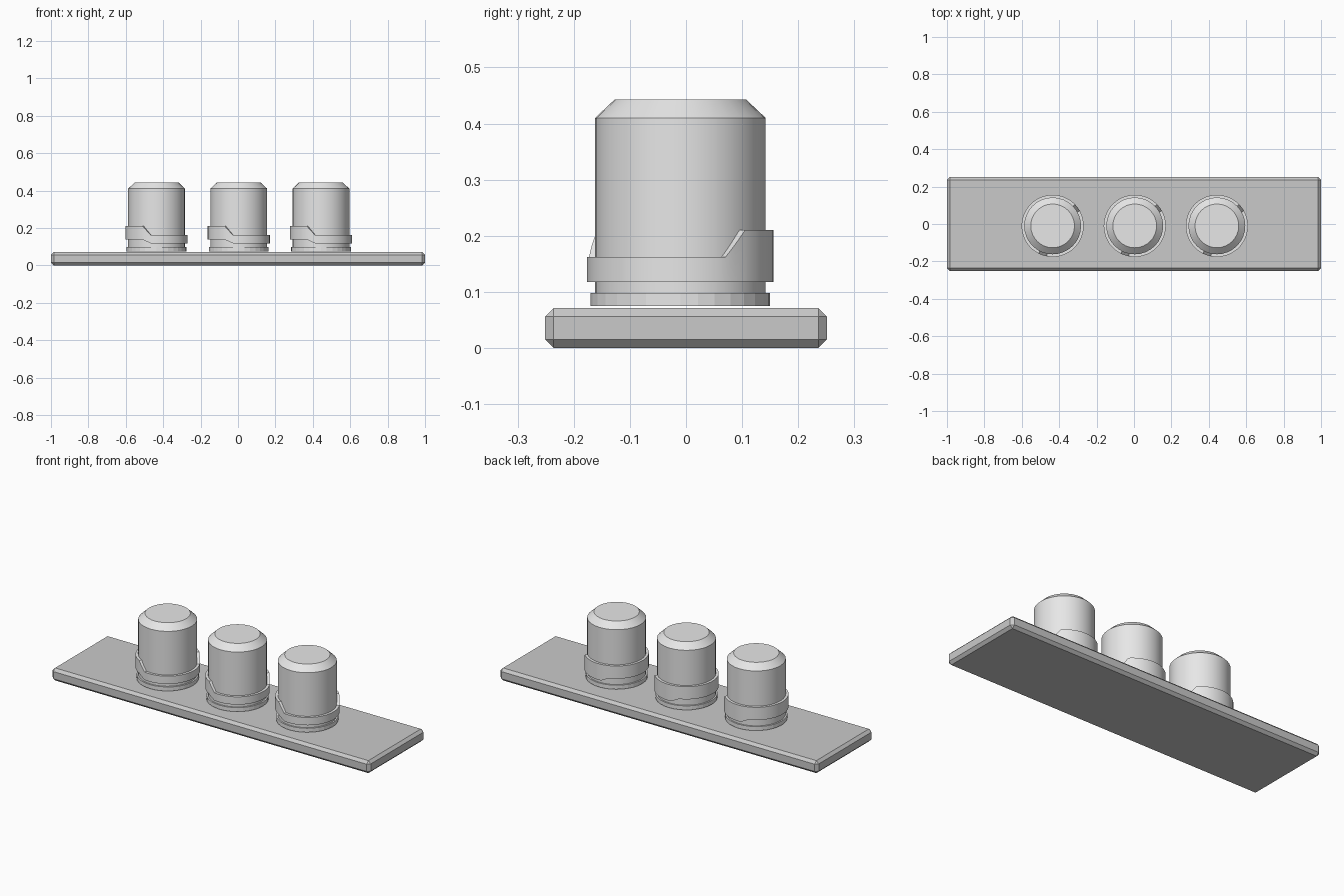
import bpy, bmesh, math

if "Cube" in bpy.data.objects:
    bpy.data.objects.remove(bpy.data.objects["Cube"])

CY = -0.01          # depth position of the buttons
SIDES = 32


def material(name, v):
    m = bpy.data.materials.new(name)
    m.diffuse_color = (v, v, v, 1)
    m.use_nodes = True
    m.node_tree.nodes["Principled BSDF"].inputs["Base Color"].default_value = m.diffuse_color
    return m


light_grey = material("light_grey", 0.8)
mid_grey = material("mid_grey", 0.59)


def finish(bm, name, mat, loc=(0, 0, 0), smooth=True):
    bmesh.ops.recalc_face_normals(bm, faces=bm.faces)
    me = bpy.data.meshes.new(name)
    bm.to_mesh(me)
    bm.free()
    ob = bpy.data.objects.new(name, me)
    bpy.context.collection.objects.link(ob)
    ob.location = loc
    me.materials.append(mat)
    if smooth:
        bpy.ops.object.select_all(action='DESELECT')
        ob.select_set(True)
        bpy.context.view_layer.objects.active = ob
        bpy.ops.object.shade_smooth_by_angle(angle=math.radians(30))
    return ob


def lathe(profile):
    """Closed solid of revolution from (radius, height) points."""
    bm = bmesh.new()
    rings = [[bm.verts.new((r * math.cos(2 * math.pi * i / SIDES),
                            r * math.sin(2 * math.pi * i / SIDES), z))
              for i in range(SIDES)] for r, z in profile]
    for a, b in zip(rings, rings[1:]):
        for i in range(SIDES):
            j = (i + 1) % SIDES
            bm.faces.new((a[i], a[j], b[j], b[i]))
    bm.faces.new(rings[0])
    bm.faces.new(rings[-1])
    return bm


def ramp(a, a0, a1, v0, v1):
    t = min(1, max(0, (a - a0) / (a1 - a0)))
    return v0 + (v1 - v0) * t


def collar():
    """Ring with a stepped upper and lower edge."""
    bm = bmesh.new()
    breaks = [29, 44, 96, 111, 243, 259]
    angles = sorted(set(breaks + [a for a in range(0, 360, 6)
                                  if all(abs(a - b) > 2 for b in breaks)]))
    sections = []
    for a in angles:
        top = ramp(a, 29, 44, 0.162, 0.21) if a < 180 else ramp(a, 243, 259, 0.21, 0.162)
        low = ramp(a, 96, 111, 0.118, 0.138) if a < 180 else ramp(a, 243, 259, 0.138, 0.118)
        c, s = math.cos(math.radians(a)), math.sin(math.radians(a))
        sections.append([bm.verts.new((r * c, r * s, z)) for r, z in
                         ((0.148, low), (0.166, low), (0.166, top), (0.148, top))])
    for i, a in enumerate(sections):
        b = sections[(i + 1) % len(sections)]
        for k in range(4):
            m = (k + 1) % 4
            bm.faces.new((a[k], b[k], b[m], a[m]))
    return bm


# Base plate with chamfered edges
bm = bmesh.new()
bmesh.ops.create_cube(bm, size=1)
for v in bm.verts:
    v.co = (v.co.x * 2, v.co.y * 0.502, (v.co.z + 0.5) * 0.071)
bmesh.ops.bevel(bm, geom=bm.edges[:], offset=0.015, segments=1,
                affect='EDGES', profile=0.5)
finish(bm, "base_plate", mid_grey, smooth=False)

# Three caps, each with a stepped collar and a bottom ring
for n, x in enumerate((-0.435, 0.004, 0.443), 1):
    loc = (x, CY, 0)
    finish(lathe([(0.152, 0.08), (0.152, 0.41), (0.117, 0.443)]),
           f"cap_{n}", light_grey, loc)
    finish(collar(), f"stepped_collar_{n}", light_grey, loc)
    finish(lathe([(0.16, 0.075), (0.16, 0.098)]),
           f"bottom_ring_{n}", light_grey, loc, smooth=False)
